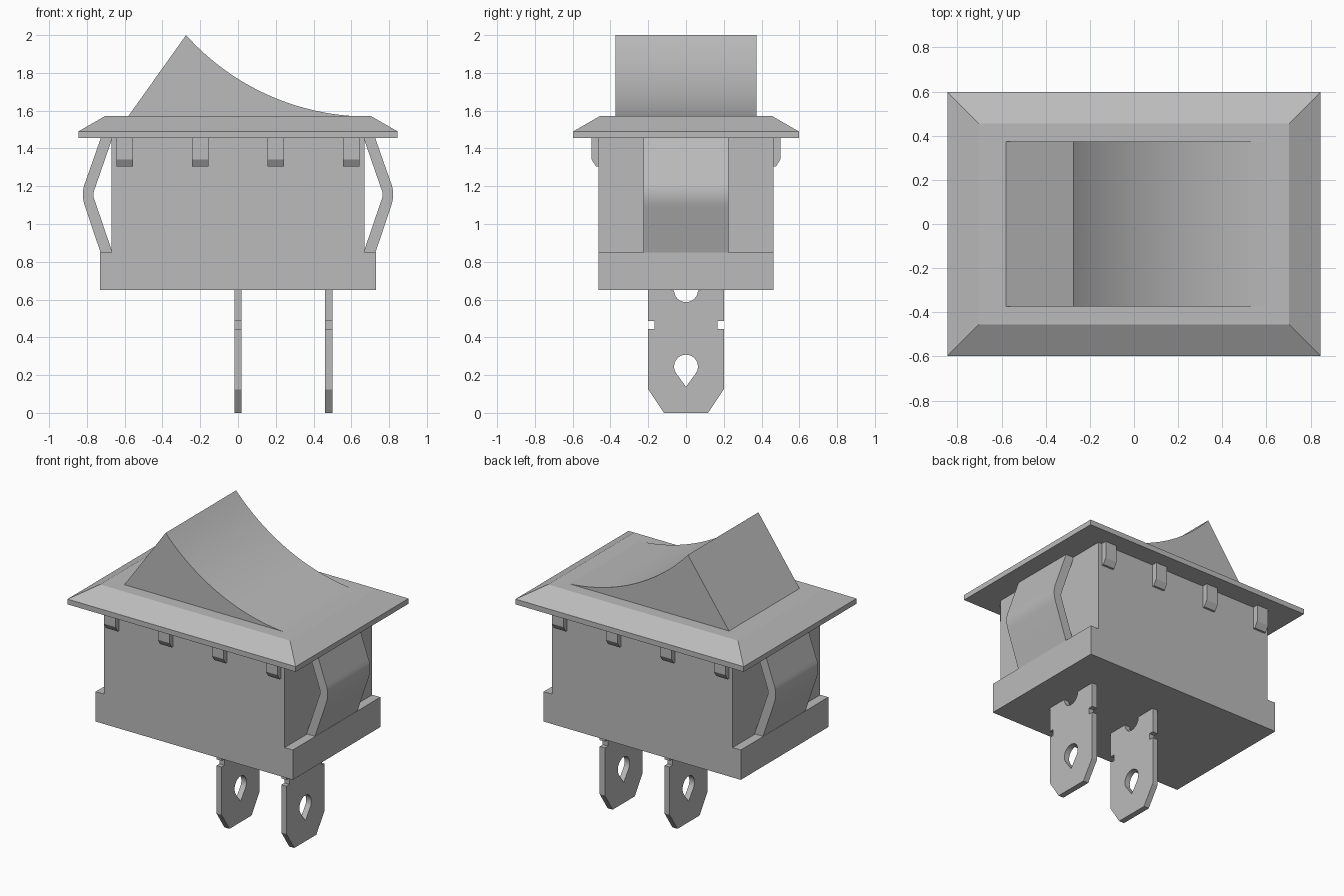
import bpy, bmesh, math
from mathutils import Vector

cube = bpy.data.objects.get("Cube")
if cube:
    bpy.data.objects.remove(cube, do_unlink=True)

grey = bpy.data.materials.new("plain grey")
grey.use_nodes = True
COLOUR = (0.5, 0.5, 0.5, 1)
grey.diffuse_color = COLOUR
grey.node_tree.nodes["Principled BSDF"].inputs["Base Color"].default_value = COLOUR


def finish(name, bm, smooth=False):
    bmesh.ops.recalc_face_normals(bm, faces=bm.faces)
    mesh = bpy.data.meshes.new(name)
    bm.to_mesh(mesh)
    bm.free()
    mesh.materials.append(grey)
    obj = bpy.data.objects.new(name, mesh)
    bpy.context.collection.objects.link(obj)
    if smooth:
        bpy.ops.object.select_all(action="DESELECT")
        obj.select_set(True)
        bpy.context.view_layer.objects.active = obj
        bpy.ops.object.shade_smooth_by_angle(angle=math.radians(25))
    return obj


def extrude(bm, points, axis, lo, hi):
    """Extrude a closed profile of (horizontal, z) points along x or y."""
    place = (lambda h, z: (lo, h, z)) if axis == "x" else (lambda h, z: (h, lo, z))
    face = bm.faces.new([bm.verts.new(place(h, z)) for h, z in points])
    step = Vector((hi - lo, 0, 0)) if axis == "x" else Vector((0, hi - lo, 0))
    new = bmesh.ops.extrude_face_region(bm, geom=[face], use_keep_orig=True)["geom"]
    bmesh.ops.translate(bm, vec=step, verts=[g for g in new if isinstance(g, bmesh.types.BMVert)])


def arc(cx, cz, r, start, end, n):
    angles = [math.radians(start + (end - start) * i / n) for i in range(n + 1)]
    return [(cx + r * math.cos(a), cz + r * math.sin(a)) for a in angles]


def bend(a, b, c, n=8):
    """Rounded corner from a to c, pulled towards b."""
    ts = [i / n for i in range(n + 1)]
    return [tuple((1 - t) ** 2 * p + 2 * t * (1 - t) * q + t * t * r
                  for p, q, r in zip(a, b, c)) for t in ts]


# Housing: narrow upper body stepping out to a wider base
bm = bmesh.new()
half = [(0.73, 0.65), (0.73, 0.85), (0.67, 0.85), (0.67, 1.46)]
extrude(bm, half + [(-x, z) for x, z in reversed(half)], "y", -0.463, 0.463)
finish("housing", bm)

# Bezel: stacked rectangles forming a rim with sloping sides
bm = bmesh.new()
rings = []
for x, y, z in [(0.845, 0.597, 1.455), (0.845, 0.597, 1.49), (0.703, 0.455, 1.572)]:
    rings.append([bm.verts.new((sx * x, sy * y, z))
                  for sx, sy in [(-1, -1), (1, -1), (1, 1), (-1, 1)]])
for low, high in zip(rings, rings[1:]):
    for i in range(4):
        j = (i + 1) % 4
        bm.faces.new((low[i], low[j], high[j], high[i]))
bm.faces.new(rings[0])
bm.faces.new(rings[-1])
finish("bezel", bm)

# Rocker: steep back and a concave curved top
peak, toe, radius = Vector((-0.275, 2.0)), Vector((0.6, 1.572)), 1.3
chord = toe - peak
up = Vector((-chord.y, chord.x)).normalized()
centre = (peak + toe) / 2 + up * math.sqrt(radius ** 2 - chord.length_squared / 4)
angles = [math.degrees(math.atan2(p.y - centre.y, p.x - centre.x)) for p in (peak, toe)]
bm = bmesh.new()
extrude(bm, [(0.6, 1.56), (-0.58, 1.56), (-0.58, 1.572)]
        + arc(centre.x, centre.y, radius, *angles, 32), "y", -0.373, 0.373)
finish("rocker", bm, True)

# Spring clips: bowed strips at both ends
outer = [(0.728, 0.85)] + bend((0.809, 1.09), (0.834, 1.16), (0.809, 1.22)) + [(0.726, 1.456)]
inner = [(0.665, 1.456)] + bend((0.757, 1.19), (0.774, 1.155), (0.757, 1.12)) + [(0.665, 0.85)]
for side, label in [(1, "left"), (-1, "right")]:
    bm = bmesh.new()
    extrude(bm, [(side * x, z) for x, z in outer + inner], "y", -0.225, 0.225)
    finish(label + "_spring_clip", bm, True)

# Retaining ribs: small chamfered blocks under the bezel
for side, label in [(-1, "front"), (1, "back")]:
    bm = bmesh.new()
    for x in (-0.6, -0.2, 0.2, 0.6):
        profile = [(0.45, 1.305), (0.477, 1.305), (0.5, 1.342), (0.5, 1.456), (0.45, 1.456)]
        extrude(bm, [(side * y, z) for y, z in profile], "x", x - 0.043, x + 0.043)
    finish(label + "_ribs", bm)

# Terminals: half outline with notch, pierced hole and upper cut-out, then mirrored
R = 0.063
half = [(0, 0), (0.117, 0), (0.2, 0.125), (0.2, 0.445), (0.168, 0.445),
        (0.168, 0.487), (0.2, 0.487), (0.2, 0.652)]
half += arc(0, 0.649, R, 0, -90, 10) + arc(0, 0.245, R, 90, -35, 14) + [(0, 0.138)]
for x, label in [(0, "middle"), (0.48, "left")]:
    bm = bmesh.new()
    extrude(bm, half, "x", x - 0.019, x + 0.019)
    seam = [f for f in bm.faces if all(abs(v.co.y) < 1e-4 for v in f.verts)]
    bmesh.ops.delete(bm, geom=seam, context="FACES")
    bmesh.ops.mirror(bm, geom=bm.verts[:] + bm.edges[:] + bm.faces[:],
                     axis="Y", merge_dist=1e-4)
    finish(label + "_terminal", bm, True)
